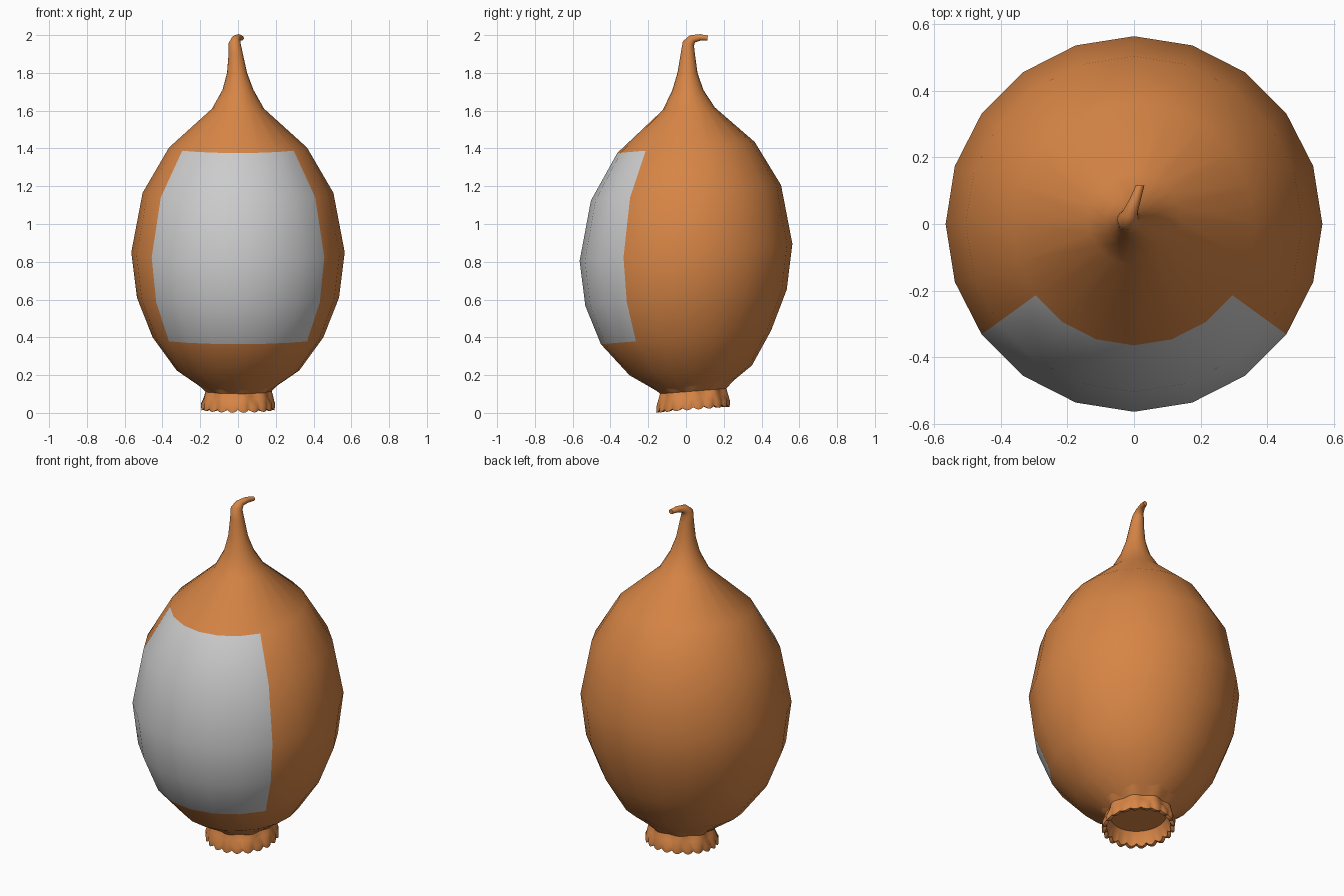
import bpy, bmesh, math

if "Cube" in bpy.data.objects:
    bpy.data.objects.remove(bpy.data.objects["Cube"])


def material(name, rgb):
    m = bpy.data.materials.new(name)
    m.diffuse_color = (*rgb, 1)
    m.use_nodes = True
    m.node_tree.nodes["Principled BSDF"].inputs["Base Color"].default_value = m.diffuse_color
    return m


ORANGE = material("warm orange", (0.68, 0.235, 0.06))
GREY = material("light grey", (0.60, 0.60, 0.60))


def ring(bm, n, cx, cy, cz, r, tilt, wave=None, flat=1.0):
    """One ring of vertices, leaned about the x axis; wave(a) gives (dr, dz)."""
    out = []
    for i in range(n):
        a = 2 * math.pi * i / n - math.pi / 2
        dr, dz = wave(a) if wave else (0, 0)
        c, s = (r + dr) * math.cos(a), (r + dr) * math.sin(a) * flat
        out.append(bm.verts.new((cx + c, cy + s * math.cos(tilt),
                                 cz + s * math.sin(tilt) + dz)))
    return out


def loft(bm, rings):
    n = len(rings[0])
    return [[bm.faces.new((lo[i], lo[(i + 1) % n], hi[(i + 1) % n], hi[i]))
             for i in range(n)] for lo, hi in zip(rings, rings[1:])]


def finish(bm, name, mats, angle):
    bmesh.ops.recalc_face_normals(bm, faces=bm.faces)
    me = bpy.data.meshes.new(name)
    bm.to_mesh(me)
    bm.free()
    for m in mats:
        me.materials.append(m)
    ob = bpy.data.objects.new(name, me)
    bpy.context.collection.objects.link(ob)
    bpy.ops.object.select_all(action='DESELECT')
    ob.select_set(True)
    bpy.context.view_layer.objects.active = ob
    bpy.ops.object.shade_smooth_by_angle(angle=math.radians(angle))
    return ob


# Body: tilted rings, drawn out to a thin hooked stem (cx, cy, cz, r, tilt)
N = 20
BODY = [
    (0, 0.035, 0.115, 0.165, 0.08), (0, 0.025, 0.225, 0.325, 0.08),
    (0, 0, 0.40, 0.452, 0.08), (0, 0, 0.61, 0.535, 0.08),
    (0, 0, 0.85, 0.565, 0.08), (0, 0, 1.165, 0.505, 0.08),
    (0, 0, 1.405, 0.365, 0.08), (0, 0.015, 1.61, 0.138, 0.05),
    (0, 0.01, 1.71, 0.082, 0), (-0.005, 0.008, 1.80, 0.053, 0),
    (-0.012, 0.01, 1.90, 0.038, -0.1), (-0.018, 0.013, 1.955, 0.032, -0.4),
    (-0.012, 0.034, 1.980, 0.023, -0.95), (0.004, 0.075, 1.988, 0.017, -1.5),
    (0.018, 0.115, 1.984, 0.013, -1.6)]
bm = bmesh.new()
rings = [ring(bm, N, *row) for row in BODY]
bands = loft(bm, rings)
bm.faces.new(rings[-1])
# Front panel: three columns either side of the front, over the belly rows
for band in bands[2:6]:
    for i in (0, 1, 2, N - 3, N - 2, N - 1):
        band[i].material_index = 1
finish(bm, "body", [ORANGE, GREY], 60)


# Collar: gathered neck flaring to a scalloped open rim
def gather(a):
    return 0.007 * math.cos(9 * a), 0


def scallop(a):
    k = abs(math.sin(10 * a))
    return 0.008 * k, -0.014 * k


bm = bmesh.new()
rings = [ring(bm, 120, 0, 0.038, z, r, 0.08, w) for z, r, w in (
    (0.165, 0.225, None), (0.115, 0.172, gather), (0.085, 0.180, gather),
    (0.060, 0.190, scallop), (0.030, 0.188, scallop),
    (0.032, 0.168, scallop), (0.055, 0.170, None), (0.095, 0.150, None))]
loft(bm, rings)
bm.faces.new(rings[-1])
finish(bm, "collar", [ORANGE], 50)
